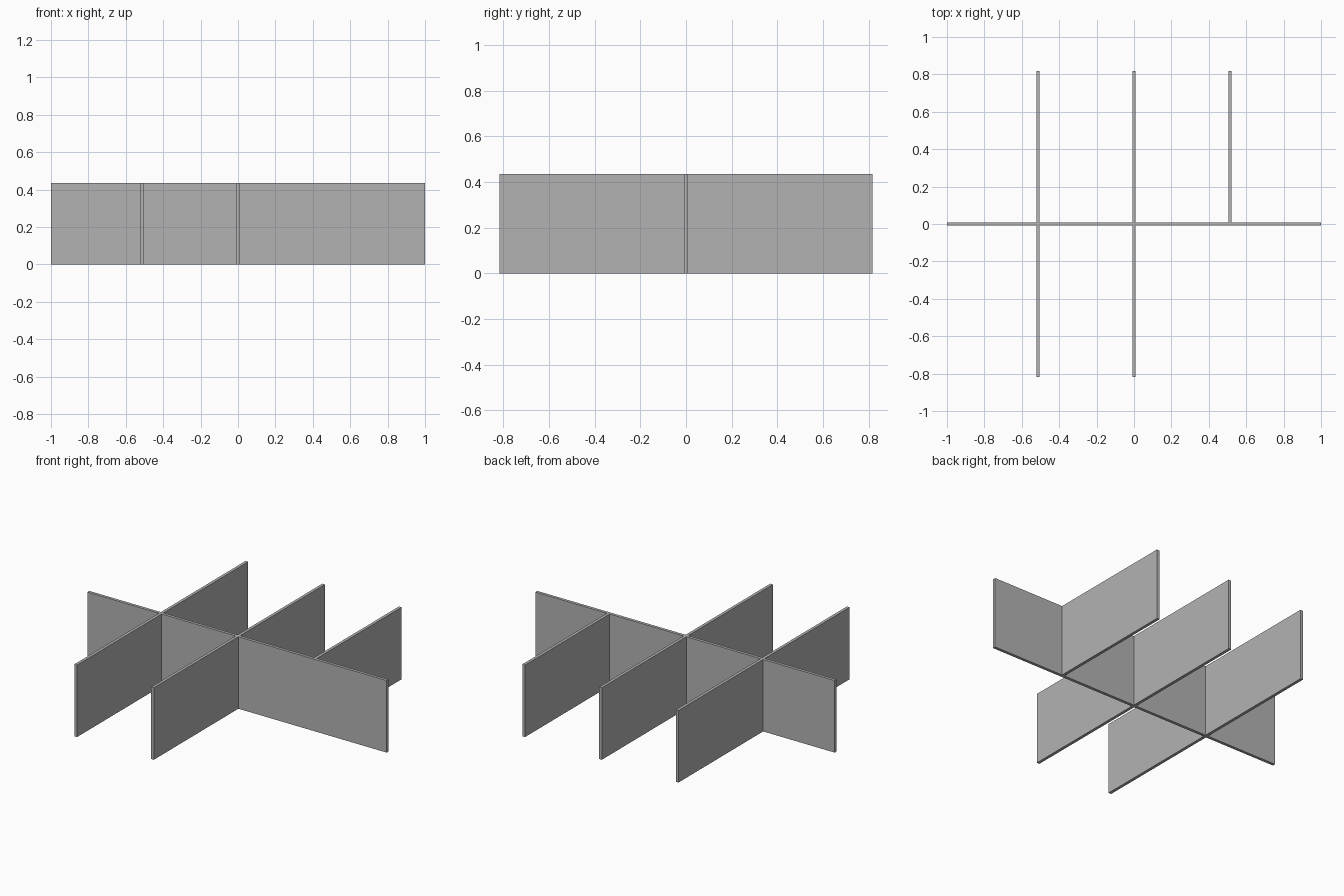
import bpy
import bmesh
from mathutils import Matrix, Vector

cube = bpy.data.objects.get("Cube")
if cube:
    bpy.data.objects.remove(cube, do_unlink=True)

THICK = 0.018
HEIGHT = 0.435
REACH = 0.817
SPACING = 0.513

# Single grey board material
grey = bpy.data.materials.new("board_grey")
grey.use_nodes = True
colour = (0.45, 0.45, 0.45, 1.0)
grey.diffuse_color = colour
grey.node_tree.nodes["Principled BSDF"].inputs["Base Color"].default_value = colour


def panel(name, x0, x1, y0, y1):
    """Upright board standing on the ground, given by its plan rectangle."""
    bm = bmesh.new()
    bmesh.ops.create_cube(bm, size=1, matrix=Matrix.Diagonal((x1 - x0, y1 - y0, HEIGHT, 1)))
    mesh = bpy.data.meshes.new(name)
    bm.to_mesh(mesh)
    bm.free()
    mesh.materials.append(grey)
    obj = bpy.data.objects.new(name, mesh)
    obj.location = Vector(((x0 + x1) / 2, (y0 + y1) / 2, HEIGHT / 2))
    bpy.context.collection.objects.link(obj)
    return obj


half = THICK / 2

# Long divider running side to side
panel("long_divider", -1, 1, -half, half)

# Cross dividers butt against the long one; the left one is at the back only
for side, x in (("right", -SPACING), ("middle", 0), ("left", SPACING)):
    panel(f"{side}_back_divider", x - half, x + half, half, REACH)
    if side != "left":
        panel(f"{side}_front_divider", x - half, x + half, -REACH, -half)
